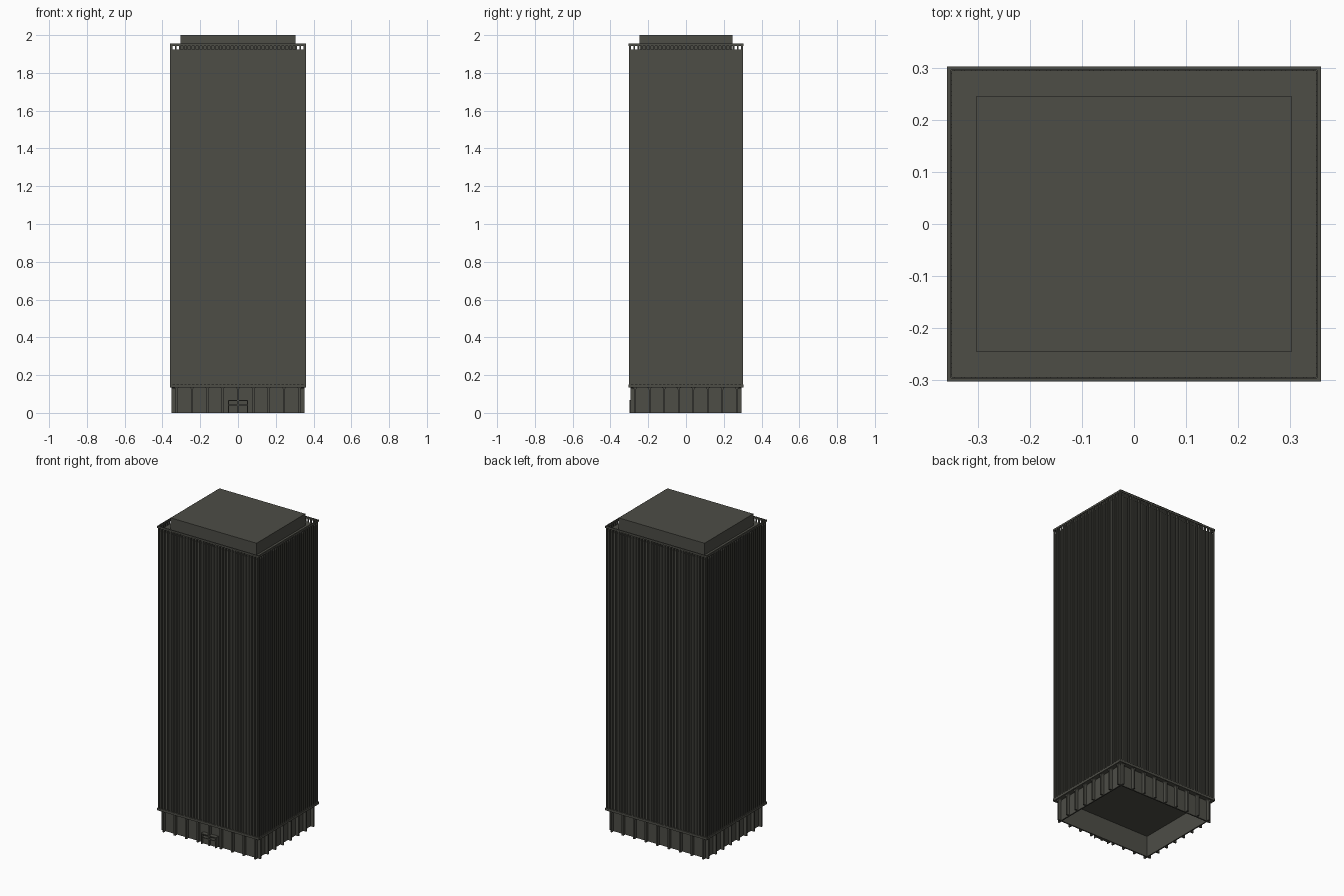
import bpy, bmesh, math
from mathutils import Matrix

old = bpy.data.objects.get("Cube")
if old:
    bpy.data.objects.remove(old)

stone = bpy.data.materials.new("dark grey stone")
stone.use_nodes = True
colour = (0.075, 0.075, 0.062, 1)
stone.diffuse_color = colour
stone.node_tree.nodes["Principled BSDF"].inputs["Base Color"].default_value = colour

HX, HY = 0.36, 0.304            # half size of the tower over the rims
BX, BY = 0.33, 0.274            # half size of the recessed base wall
BASE_TOP, SHAFT_TOP = 0.135, 1.955


def box(bm, x0, x1, y0, y1, z0, z1):
    size = Matrix.Diagonal((x1 - x0, y1 - y0, z1 - z0, 1))
    place = Matrix.Translation(((x0 + x1) / 2, (y0 + y1) / 2, (z0 + z1) / 2))
    bmesh.ops.create_cube(bm, size=1, matrix=place @ size)


def ring(bm, hx, hy, t, z0, z1):
    """Rectangular frame with outer half sizes hx, hy and thickness t."""
    for s in (-1, 1):
        ya, yb = sorted((s * hy, s * (hy - t)))
        xa, xb = sorted((s * hx, s * (hx - t)))
        box(bm, -hx, hx, ya, yb, z0, z1)
        box(bm, xa, xb, t - hy, hy - t, z0, z1)


def finish(bm, name):
    bmesh.ops.recalc_face_normals(bm, faces=bm.faces)
    mesh = bpy.data.meshes.new(name)
    bm.to_mesh(mesh)
    bm.free()
    mesh.materials.append(stone)
    obj = bpy.data.objects.new(name, mesh)
    bpy.context.collection.objects.link(obj)
    return obj


def part(name, maker, *args):
    bm = bmesh.new()
    maker(bm, *args)
    return finish(bm, name)


def side_frames():
    """Turn for each wall, its half length and distance, for base and shaft."""
    for i in range(4):
        long = i % 2 == 0
        yield Matrix.Rotation(i * math.pi / 2, 4, "Z"), long


# Hollow base, open underneath
part("base_wall", ring, BX, BY, 0.008, 0, BASE_TOP)

# Base columns, flaring into rounded bay heads
bm = bmesh.new()
half, radius = 0.005, 0.012
right = [(half, 0), (half, BASE_TOP - radius)]
for k in range(1, 6):
    a = k * math.pi / 10
    right.append((half + radius * (1 - math.cos(a)),
                  BASE_TOP - radius + radius * math.sin(a)))
outline = right + [(-x, z) for x, z in reversed(right)]
for turn, long in side_frames():
    run, dist, bays = (BX, BY, 8) if long else (BY, BX, 7)
    reach = run - half
    for i in range(bays + 1):
        x = -reach + 2 * reach * i / bays
        face = bm.faces.new([bm.verts.new(turn @ Matrix.Translation((x, -dist - 0.021, 0))
                             @ Matrix.Translation((px, 0, pz)).to_translation())
                             for px, pz in outline])
        new = bmesh.ops.extrude_face_region(bm, geom=[face])["geom"]
        verts = [v for v in new if isinstance(v, bmesh.types.BMVert)]
        bmesh.ops.translate(bm, verts=verts, vec=turn.to_3x3() @ Matrix.Translation((0, 0.025, 0)).to_translation())
finish(bm, "base_columns")

# Entrance surround with two leaves
bm = bmesh.new()
front = -BY - 0.026
for s in (-1, 1):
    xa, xb = sorted((s * 0.053, s * 0.047))
    box(bm, xa, xb, front, -BY, 0, 0.068)
    xa, xb = sorted((s * 0.003, s * 0.047))
    box(bm, xa, xb, front + 0.014, -BY, 0, 0.042)
box(bm, -0.047, 0.047, front, -BY, 0.062, 0.068)
box(bm, -0.047, 0.047, front + 0.004, -BY, 0.040, 0.045)
finish(bm, "entrance")

# Shaft core, bottom slab and roof rim
WX, WY = HX - 0.008, HY - 0.008
part("shaft_core", box, -WX, WX, -WY, WY, BASE_TOP + 0.005, SHAFT_TOP - 0.03)
part("shaft_slab", box, -HX, HX, -HY, HY, BASE_TOP, BASE_TOP + 0.015)
part("roof_rim", ring, HX, HY, 0.007, SHAFT_TOP - 0.012, SHAFT_TOP)

# Closely spaced vertical fins
bm = bmesh.new()
for turn, long in side_frames():
    run, dist, count = (WX, HY, 35) if long else (WY, HX, 29)
    for i in range(count):
        x = (run - 0.002) * (2 * i / (count - 1) - 1)
        start = len(bm.verts)
        box(bm, x - 0.004, x + 0.004, -dist + 0.001, -dist + 0.009,
            BASE_TOP + 0.012, SHAFT_TOP - 0.008)
        bm.verts.ensure_lookup_table()
        bmesh.ops.transform(bm, matrix=turn, verts=bm.verts[start:])
finish(bm, "shaft_fins")

# Roof plant room
part("roof_plant_room", box, -0.304, 0.304, -0.247, 0.247, SHAFT_TOP - 0.035, 2.0)
